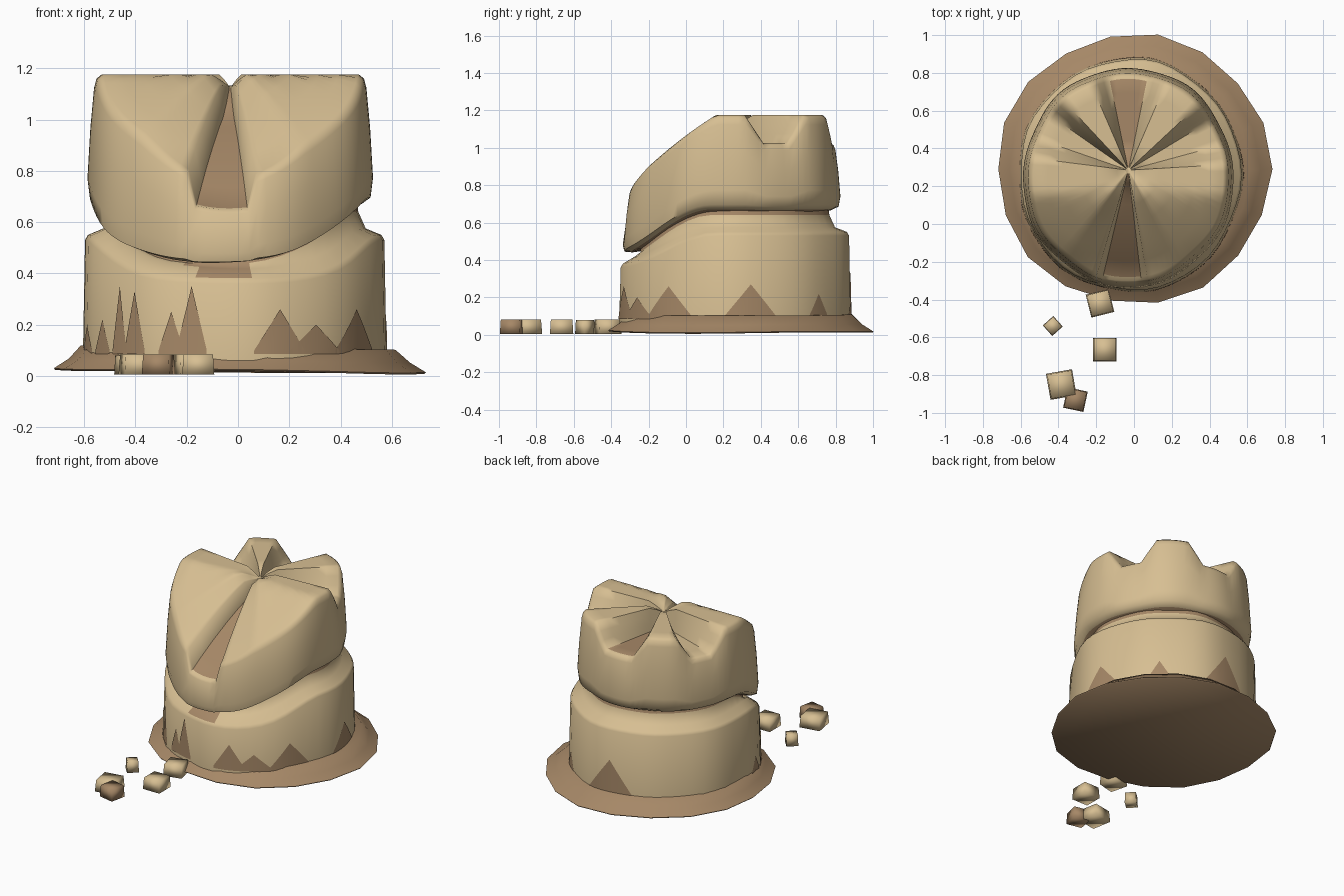
import bpy, bmesh, math
from math import sin, cos, radians

if "Cube" in bpy.data.objects:
    bpy.data.objects.remove(bpy.data.objects["Cube"], do_unlink=True)


def material(name, rgb):
    m = bpy.data.materials.new(name)
    m.use_nodes = True
    m.diffuse_color = (*rgb, 1)
    m.node_tree.nodes["Principled BSDF"].inputs["Base Color"].default_value = (*rgb, 1)
    return m


MATS = [material("sand_tan", (0.68, 0.52, 0.29)), material("earth_brown", (0.38, 0.245, 0.135))]
TAN, BROWN = 0, 1


def finish(name, bm, angle=60):
    bmesh.ops.recalc_face_normals(bm, faces=bm.faces)
    me = bpy.data.meshes.new(name)
    bm.to_mesh(me)
    bm.free()
    for m in MATS:
        me.materials.append(m)
    ob = bpy.data.objects.new(name, me)
    bpy.context.collection.objects.link(ob)
    bpy.ops.object.select_all(action="DESELECT")
    ob.select_set(True)
    bpy.context.view_layer.objects.active = ob
    bpy.ops.object.shade_smooth_by_angle(angle=radians(angle))
    return ob


def loft(name, rings, segs, paint):
    """Closed skin through rings; each ring is a function of the angle in degrees."""
    bm = bmesh.new()
    step = 360 / segs
    rows = [[bm.verts.new(ring(i * step)) for i in range(segs)] for ring in rings]
    for k in range(len(rows) - 1):
        for i in range(segs):
            j = (i + 1) % segs
            f = bm.faces.new((rows[k][i], rows[k][j], rows[k + 1][j], rows[k + 1][i]))
            f.material_index = paint(k, (i + 0.5) * step)
    for row, k in ((rows[0], 0), (rows[-1], len(rows) - 2)):
        bm.faces.new(row).material_index = paint(k, 0)
    return finish(name, bm)


def smoothstep(a, b, v):
    t = min(1, max(0, (v - a) / (b - a)))
    return t * t * (3 - 2 * t)


def gap(a, b):
    return abs((a - b + 180) % 360 - 180)


def oval(cx, cy, r, deg, squash=0.957):
    return cx + squash * r * cos(radians(deg)), cy + r * sin(radians(deg))


def lumps(deg, seed):
    a = radians(deg)
    return 1 + 0.008 * sin(5 * a + seed) + 0.006 * sin(9 * a + 2 * seed)


# Heights that lean down toward the front
def shoulder(x, y):
    return 0.36 + 0.17 * smoothstep(-0.36, 0.15, y)


def seam(x, y):
    return 0.425 + 0.235 * smoothstep(-0.38, 0.2, y + 0.15 * x)


def slope(y):
    d = max(0, 0.16 - y)
    return 1.175 - 0.62 * d - 0.4 * d * d


# Flared base skirt
def skirt_ring(r, z, wobble):
    def ring(deg):
        x, y = oval(0, 0.29, r * (1 + wobble * sin(radians(deg * 5) + 1)), deg, 1.015)
        return x, y, z + 0.3 * wobble * sin(radians(deg * 3)) - 0.008 * cos(radians(deg))
    return ring


loft("base_skirt", [skirt_ring(0.71, 0.016, 0.012), skirt_ring(0.715, 0.022, 0.012),
                    skirt_ring(0.655, 0.06, 0.01), skirt_ring(0.605, 0.11, 0)],
     18, lambda k, d: BROWN)


# Lower drum with a sloping shoulder and a narrow neck
def drum_radius(deg, z):
    return (0.619 - 0.015 * z) * lumps(deg, 1)


def drum_ring(r, height):
    def ring(deg):
        x, y = oval(-0.02, 0.26, r * lumps(deg, 1), deg)
        return x, y, height(x, y)
    return ring


def drum_paint(k, deg):
    patch = (k == 3 and gap(deg, 264) < 16) or (k == 2 and gap(deg, 266) < 8)
    return BROWN if k == 4 or patch else TAN


loft("lower_drum", [drum_ring(0.619, lambda x, y: 0.06),
                    drum_ring(0.61, shoulder),
                    drum_ring(0.598, lambda x, y: shoulder(x, y) + 0.02),
                    drum_ring(0.535, lambda x, y: shoulder(x, y) + 0.045),
                    drum_ring(0.505, lambda x, y: seam(x, y) - 0.02),
                    drum_ring(0.5, lambda x, y: seam(x, y) + 0.03)],
     48, drum_paint)

# Jagged painted triangles around the drum: angle, half width, tip height
bm = bmesh.new()
TEETH = [(197, 6, 0.2), (211, 5, 0.22), (222, 4, 0.35), (230, 5, 0.33), (246, 5, 0.25),
         (254, 6, 0.35), (288, 10, 0.26), (303, 11, 0.2), (325, 13, 0.26), (8, 13, 0.27),
         (47, 7, 0.22), (91, 16, 0.33)]
for mid, half, tip in TEETH:
    cols = []
    for u in (-1, -0.66, -0.33, 0, 0.33, 0.66, 1):
        deg = mid + u * half
        pair = []
        for z in (0.085, 0.1 + (tip - 0.1) * (1 - abs(u))):
            pair.append(bm.verts.new((*oval(-0.02, 0.26, drum_radius(deg, z) + 0.004, deg), z)))
        cols.append(pair)
    for (a, b), (c, d) in zip(cols, cols[1:]):
        bm.faces.new((a, c, d, b)).material_index = BROWN
finish("drum_teeth", bm)

# Upper block: gathered lobes split by notches (angle, half width, depth, wall width)
NOTCHES = [(90, 11.25, 0.15, 11.25), (266.25, 11.25, 0.12, 3.75), (266.25, 11.25, 0.05, 26.25),
           (26.25, 7.5, 0.15, 11.25), (150, 7.5, 0.15, 11.25)]


def cut(deg):
    return sum(depth * min(1, max(0, (half + wall - gap(deg, at)) / wall))
               for at, half, depth, wall in NOTCHES)


def crown_z(x, y, deg, f):
    hub = 1.13
    body = slope(y) - cut(deg)
    return hub + (body - hub) * smoothstep(0, 0.22, f)


def side_ring(r, k):
    def ring(deg):
        x, y = oval(-0.03, 0.245, r * lumps(deg, 3), deg)
        rx, ry = oval(-0.03, 0.245, 0.525, deg)
        low, top = seam(x, y), crown_z(rx, ry, deg, 1)
        return x, y, low + k * (top - low)
    return ring


def crown_ring(f):
    def ring(deg):
        x, y = oval(-0.03, 0.245 + 0.04 * (1 - f), 0.525 * f * lumps(deg, 3), deg)
        return x, y, crown_z(x, y, deg, f)
    return ring


SIDES = [(0.47, -0.03), (0.535, 0.02), (0.572, 0.07), (0.582, 0.22), (0.57, 0.6),
         (0.555, 0.9), (0.545, 0.97)]
CROWN = [1, 0.85, 0.7, 0.5, 0.32, 0.22, 0.12, 0.03]


def block_paint(k, deg):
    floor = any(gap(deg, at) < half for at, half, _, _ in NOTCHES[:2])
    return BROWN if k == 0 or (k >= len(SIDES) and floor) else TAN


loft("gathered_top", [side_ring(r, k) for r, k in SIDES] + [crown_ring(f) for f in CROWN],
     96, block_paint)

# Loose rubble: x, y, size, turn, colour
RUBBLE = [(-0.18, -0.42, 0.125, 14, TAN), (-0.43, -0.54, 0.075, 42, TAN),
          (-0.155, -0.665, 0.125, 0, TAN), (-0.385, -0.85, 0.14, 10, TAN),
          (-0.31, -0.93, 0.11, -12, BROWN)]
for n, (x, y, size, turn, colour) in enumerate(RUBBLE):
    bm = bmesh.new()
    bmesh.ops.create_cube(bm, size=1)
    for v in bm.verts:
        taper = 0.92 if v.co.z > 0 else 1
        v.co.x *= size * taper
        v.co.y *= size * taper
        v.co.z = 0.005 + (v.co.z + 0.5) * min(0.078, size)
    for f in bm.faces:
        f.material_index = colour
    ob = finish("rubble_%d" % (n + 1), bm, 100)
    ob.location = (x, y, 0)
    ob.rotation_euler.z = radians(turn)
